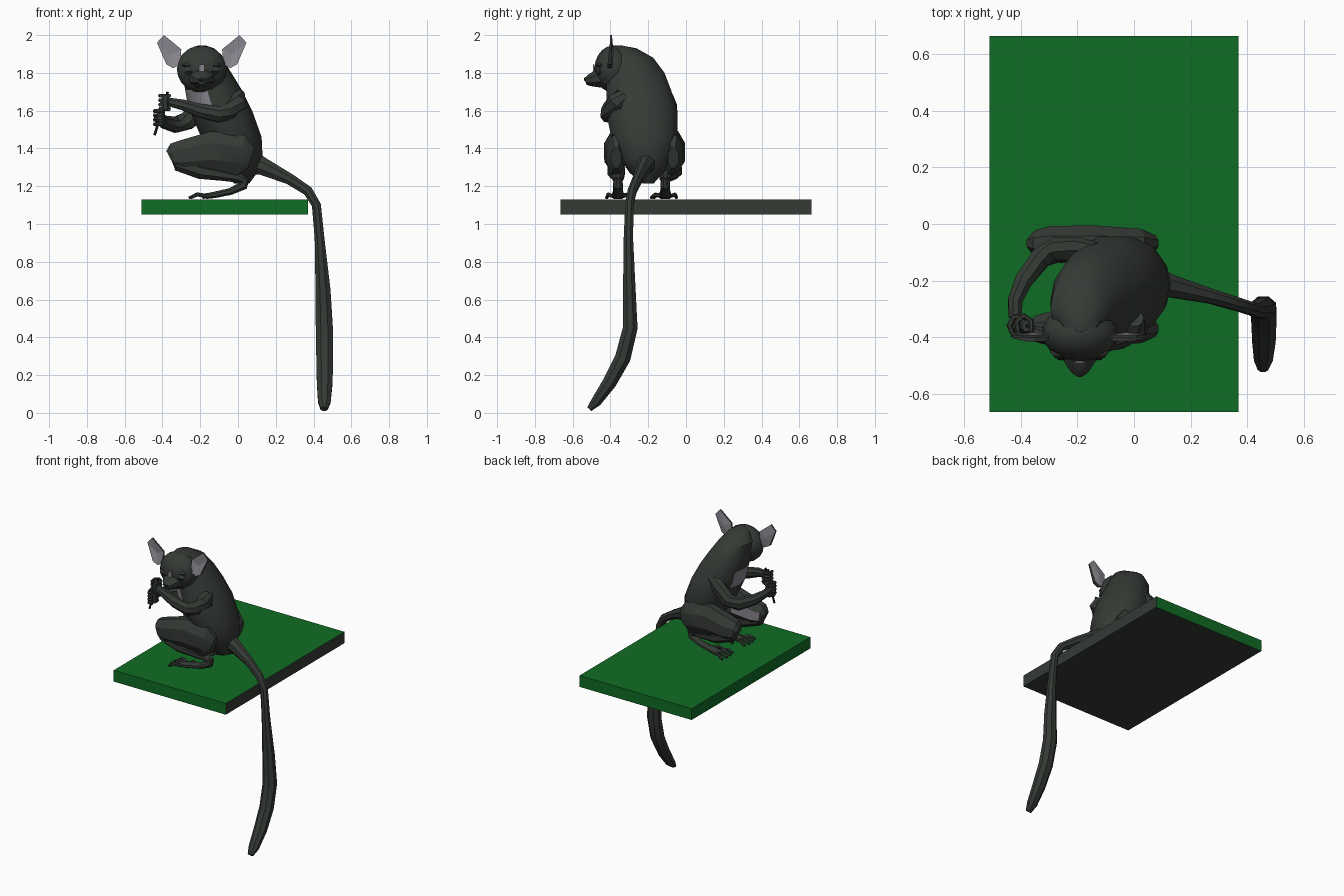
import bpy, bmesh, math
from mathutils import Vector

if "Cube" in bpy.data.objects:
    bpy.data.objects.remove(bpy.data.objects["Cube"])

X, Y, Z = Vector((1, 0, 0)), Vector((0, 1, 0)), Vector((0, 0, 1))


def material(name, rgb):
    m = bpy.data.materials.new(name)
    m.diffuse_color = (*rgb, 1)
    m.use_nodes = True
    m.node_tree.nodes["Principled BSDF"].inputs["Base Color"].default_value = m.diffuse_color
    return m


FUR = material("dark fur", (0.036, 0.043, 0.036))
PALE = material("pale grey skin", (0.25, 0.235, 0.27))
GREEN = material("green board", (0.005, 0.15, 0.018))
BLACK = material("near black", (0.012, 0.013, 0.012))


def finish(name, bm, mats, smooth=None, rule=None):
    bmesh.ops.recalc_face_normals(bm, faces=bm.faces)
    bm.normal_update()
    if rule:
        for f in bm.faces:
            f.material_index = int(rule(f.calc_center_median(), f.normal))
    me = bpy.data.meshes.new(name)
    bm.to_mesh(me)
    bm.free()
    for m in mats:
        me.materials.append(m)
    ob = bpy.data.objects.new(name, me)
    bpy.context.collection.objects.link(ob)
    if smooth:
        bpy.ops.object.select_all(action='DESELECT')
        ob.select_set(True)
        bpy.context.view_layer.objects.active = ob
        bpy.ops.object.shade_smooth_by_angle(angle=math.radians(smooth))
    return ob


def add_tube(bm, pts, ref=Y, sides=8, level=False):
    """Loft ellipses (x, y, z, radius along ref, radius across) along a path."""
    P = [Vector(p[:3]) for p in pts]
    rings = []
    for i, p in enumerate(pts):
        t = Z if level else (P[min(i + 1, len(P) - 1)] - P[max(i - 1, 0)]).normalized()
        u = (ref - ref.dot(t) * t).normalized()
        v = t.cross(u)
        rings.append([bm.verts.new(P[i] + u * p[3] * math.cos(a) + v * p[-1] * math.sin(a))
                      for a in (math.tau * (k + 0.5) / sides for k in range(sides))])
    for a, b in zip(rings, rings[1:]):
        for k in range(sides):
            bm.faces.new((a[k], a[(k + 1) % sides], b[(k + 1) % sides], b[k]))
    bm.faces.new(rings[0])
    bm.faces.new(rings[-1])


def tube(name, pts, ref=Y, sides=8, mats=(FUR,), smooth=35, rule=None, level=False):
    bm = bmesh.new()
    add_tube(bm, pts, ref, sides, level)
    return finish(name, bm, mats, smooth, rule)


def ball(name, loc, size, mat=FUR, seg=12, rings=8, smooth=35):
    bm = bmesh.new()
    bmesh.ops.create_uvsphere(bm, u_segments=seg, v_segments=rings, radius=1)
    for v in bm.verts:
        v.co = Vector(loc) + Vector(c * s for c, s in zip(v.co, size))
    return finish(name, bm, [mat], smooth)


def box(name, lo, hi, mats, rule=None):
    bm = bmesh.new()
    bmesh.ops.create_cube(bm, size=1)
    for v in bm.verts:
        v.co = Vector(a if c < 0 else b for c, a, b in zip(v.co, lo, hi))
    return finish(name, bm, mats, None, rule)


# board: green, with dark underside and right end
box("board", (-0.51, -0.665, 1.05), (0.37, 0.665, 1.13), [GREEN, FUR],
    lambda c, n: n.x > 0.5 or n.z < -0.5)

# hunched torso running up into the nape, with a pale throat
tube("torso", [(0.02, -0.20, 1.215, .03, .04), (0.01, -0.21, 1.27, .09, .09),
               (0, -0.215, 1.36, .15, .13), (-.035, -.22, 1.46, .18, .16),
               (-.09, -.235, 1.60, .195, .165), (-.11, -.242, 1.65, .185, .16),
               (-.13, -.25, 1.71, .175, .15), (-.165, -.27, 1.80, .16, .13),
               (-.19, -.295, 1.88, .125, .105), (-.19, -.33, 1.93, .07, .065),
               (-.19, -.36, 1.945, .02, .02)],
     sides=14, mats=(FUR, PALE), level=True,
     rule=lambda c, n: 1.6 < c.z < 1.71 and c.x < -0.14 and n.y < 0.35)

# tail hanging over the board's edge, thicker and curled towards its end
tube("tail", [(0.06, -.205, 1.33, .06, .07), (0.13, -.22, 1.305, .042, .05),
              (0.27, -.255, 1.24, .028, .032), (0.37, -.285, 1.175, .025, .028),
              (0.415, -.30, 1.10, .024, .026), (0.432, -.305, 0.92, .027, .028),
              (0.45, -.30, 0.65, .036, .043), (0.457, -.295, 0.45, .042, .049),
              (0.459, -.335, 0.29, .045, .048), (0.459, -.405, 0.16, .04, .045),
              (0.457, -.475, 0.06, .03, .036), (0.456, -.512, 0.02, .016, .02)])

# head
HX = -0.192
ball("head", (HX, -.385, 1.82), (.135, .10, .125), seg=14, rings=10)
tube("muzzle", [(HX, -.43, 1.775, .085, .062), (HX, -.48, 1.768, .062, .047),
                (HX, -.515, 1.76, .038, .032), (HX, -.532, 1.757, .022, .02)], ref=X)
ball("nose", (HX, -.53, 1.766), (.018, .011, .012), BLACK, 8, 6)
box("nose_blaze", (HX - .014, -.492, 1.80), (HX + .014, -.484, 1.845), [PALE])

EAR = [(.115, 1.845), (.108, 1.925), (.2, 2.0), (.237, 1.96), (.187, 1.845), (.15, 1.825)]
for s, side in ((-1, "left"), (1, "right")):
    # heavy closed eye with a thin pale slit
    ball(side + "_eye", (HX + s * .065, -.458, 1.812), (.034, .02, .024), FUR, 8, 6)
    ball(side + "_eye_slit", (HX + s * .065, -.474, 1.806), (.018, .008, .005), BLACK, 8, 4)
    ball(side + "_brow", (HX + s * .06, -.452, 1.842), (.045, .022, .014), FUR, 8, 6)
    # dished ear: pale faces, dark rim
    bm = bmesh.new()
    front = [bm.verts.new((HX + s * d, -.415 + (.012 if z > 1.9 else 0), z)) for d, z in EAR]
    back = [bm.verts.new((HX + s * d, -.392, z)) for d, z in EAR]
    cf = bm.verts.new((HX + s * .165, -.398, 1.90))
    cb = bm.verts.new((HX + s * .165, -.383, 1.90))
    for i in range(6):
        j = (i + 1) % 6
        bm.faces.new((front[i], front[j], cf))
        bm.faces.new((back[j], back[i], cb))
        bm.faces.new((front[j], front[i], back[i], back[j]))
    finish(side + "_ear", bm, [PALE, FUR], None, lambda c, n: abs(n.y) < 0.4)

# folded legs with long feet and spread toes
for side, y, yf, out in (("near", -.37, -.36, -1), ("far", -.068, -.11, 1)):
    tube(side + "_thigh", [(0.07, y, 1.35, .03, .06), (0.02, y, 1.365, .055, .115),
                           (-.14, y, 1.385, .068, .115), (-.29, y, 1.362, .066, .09),
                           (-.345, y, 1.358, .05, .075), (-.36, y, 1.35, .03, .045)],
         mats=(FUR, PALE), smooth=25,
         rule=lambda c, n: out < 0 and n.y > 0.85 and c.x < -0.2)
    tube(side + "_shin", [(-.325, y, 1.32, .045, .04), (-.2, y, 1.28, .05, .045),
                          (-.08, (y + yf) / 2, 1.26, .042, .034), (0.0, yf, 1.245, .032, .028),
                          (0.045, yf, 1.225, .022, .022)])
    bm = bmesh.new()
    add_tube(bm, [(0.045, yf, 1.245, .02, .018), (0.03, yf, 1.205, .028, .026),
                  (-.04, yf, 1.172, .028, .02), (-.13, yf, 1.153, .034, .018),
                  (-.19, yf, 1.146, .036, .014)], sides=8)
    for k in range(4):
        d = (k - 1.5) * .02
        add_tube(bm, [(-.17, yf + d, 1.148, .012, .011),
                      (-.215, yf + d * 1.7, 1.157, .011, .011),
                      (-.265 + abs(d) * .5, yf + d * 2, 1.138, .009, .007)], sides=6)
    add_tube(bm, [(-.10, yf - out * .02, 1.152, .012, .012),
                  (-.14, yf - out * .06, 1.152, .011, .011),
                  (-.165, yf - out * .075, 1.138, .009, .007)], sides=6)
    finish(side + "_foot", bm, [FUR], 35)

# arms reaching to a stick held in front of the chest
tube("near_arm", [(0.0, -.33, 1.69, .04, .035), (0.0, -.36, 1.645, .06, .055),
                  (-.05, -.40, 1.595, .05, .045), (-.10, -.415, 1.58, .045, .04),
                  (-.20, -.415, 1.60, .038, .036), (-.29, -.405, 1.63, .03, .03),
                  (-.36, -.38, 1.645, .024, .024)], ref=Vector((.2, .1, 1)))
tube("far_arm", [(-.13, -.10, 1.67, .04, .035), (-.18, -.095, 1.625, .06, .045),
                 (-.27, -.09, 1.545, .05, .045), (-.33, -.12, 1.525, .045, .04),
                 (-.39, -.20, 1.54, .036, .034), (-.42, -.27, 1.558, .028, .028),
                 (-.42, -.33, 1.565, .024, .024)], ref=Vector((.1, .2, 1)))

tube("stick", [(-.442, -.36, 1.47, .007, .007), (-.372, -.36, 1.70, .007, .007)],
     sides=6, mats=(BLACK,))

# hands: a palm with four fingers curled round the stick
for side, hx, hz, a0 in (("near", -.388, 1.645, -0.6), ("far", -.413, 1.565, 0.9)):
    bm = bmesh.new()
    add_tube(bm, [(hx + .008, -.36, hz - .042, .026, .022), (hx, -.36, hz, .03, .026),
                  (hx + .01, -.36, hz + .04, .022, .02)], sides=8)
    for k in range(4):
        z = hz - .036 + k * .023
        add_tube(bm, [(hx + .028 * math.cos(a), -.36 + .036 * math.sin(a), z, .011, .01)
                      for a in (a0 + 1.1 * j for j in range(5))], ref=Z, sides=6)
    finish(side + "_hand", bm, [FUR], 35)
